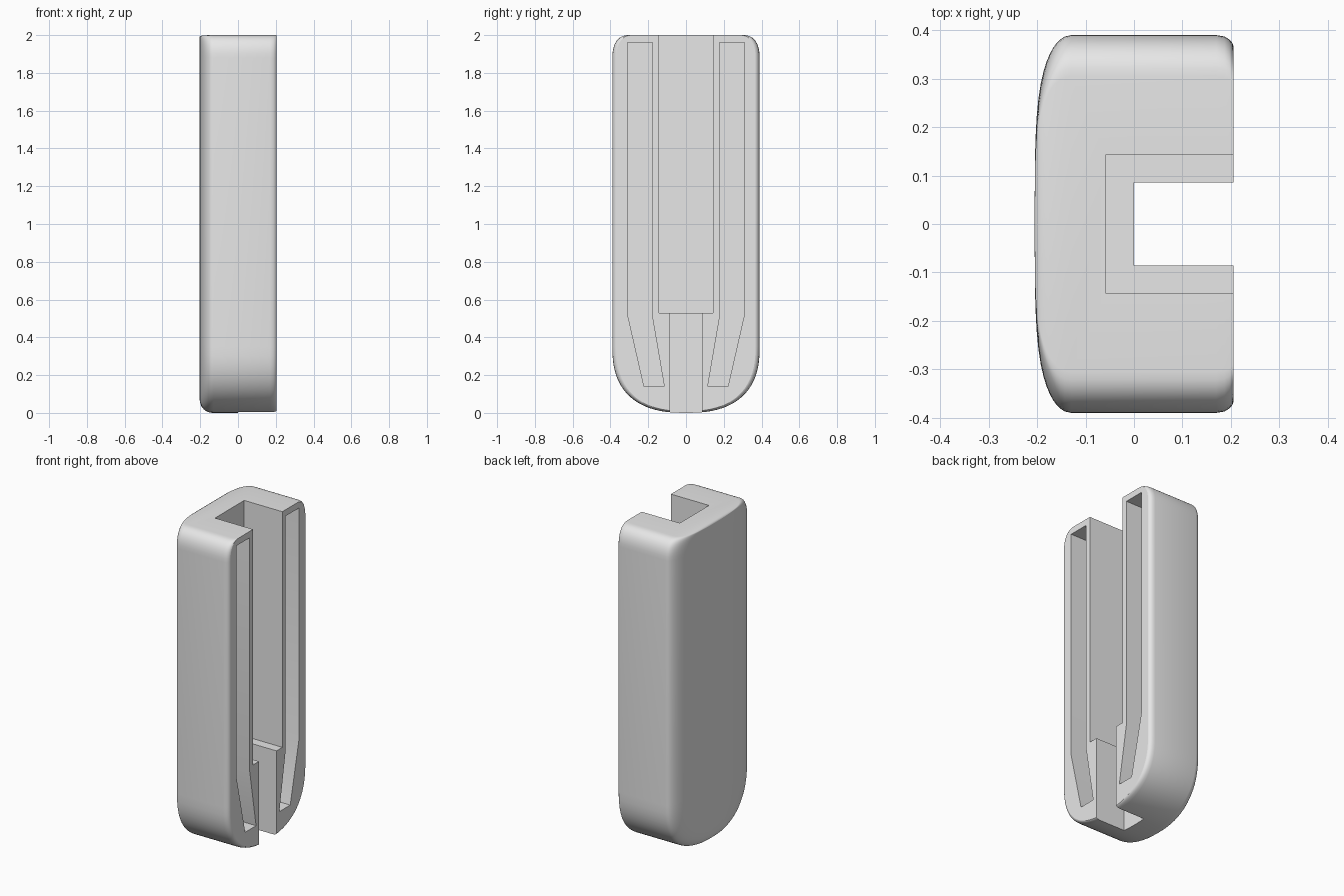
import bpy, bmesh, math

if "Cube" in bpy.data.objects:
    bpy.data.objects.remove(bpy.data.objects["Cube"], do_unlink=True)

W = 0.39  # half width of the body

grey = bpy.data.materials.new("plain grey")
grey.use_nodes = True
grey.diffuse_color = (0.8, 0.8, 0.8, 1)
grey.node_tree.nodes["Principled BSDF"].inputs["Base Color"].default_value = (0.8, 0.8, 0.8, 1)


def loft(name, rings):
    """Skin closed rings of points and cap both ends."""
    bm = bmesh.new()
    loops = [[bm.verts.new(p) for p in r] for r in rings]
    n = len(loops[0])
    for a, b in zip(loops, loops[1:]):
        for i in range(n):
            j = (i + 1) % n
            bm.faces.new((a[i], a[j], b[j], b[i]))
    bm.faces.new(loops[0])
    bm.faces.new(loops[-1])
    bmesh.ops.recalc_face_normals(bm, faces=bm.faces)
    mesh = bpy.data.meshes.new(name)
    bm.to_mesh(mesh)
    bm.free()
    mesh.materials.append(grey)
    ob = bpy.data.objects.new(name, mesh)
    bpy.context.collection.objects.link(ob)
    return ob


def quarter(ry, rz, e, steps):
    """Quarter superellipse from (0, -rz) to (ry, 0)."""
    angles = [math.pi / 2 * k / steps for k in range(steps + 1)]
    return [(ry * math.sin(t) ** (2 / e), -rz * max(0, math.cos(t)) ** (2 / e)) for t in angles]


# Side outline: broad rounded bottom, small rounded top corners
half = [(y, 0.35 + z) for y, z in quarter(W, 0.35, 2.5, 18)]
half += [(W - 0.085 + y, 1.88 - z) for y, z in reversed(quarter(0.085, 0.12, 2.3, 10))]
outline = half + [(-y, z) for y, z in reversed(half) if y > 1e-4]


def ring(x, w, low, high):
    return [(x, y * w / W, low + z * (2 - low - high) / 2) for y, z in outline]


# Body: crowned back, straight sides, slightly eased open face
rings = []
for w in (0.05, 0.11, 0.17, 0.22, 0.26, 0.29, 0.315, 0.335, 0.35, 0.363, 0.373, 0.381, 0.387, W):
    x = -0.13 - 0.075 * math.sqrt(1 - (w / W) ** 4)
    inset = 0.13 * (1 - w / W)
    rings.append(ring(x, w, inset, inset * 0.1))
for x, w in ((0.17, W), (0.187, 0.387), (0.197, 0.381), (0.203, 0.374), (0.205, 0.368)):
    rings.append(ring(x, w, (W - w) * 0.4, 0))
body = loft("channel_body", rings)


def cutter(name, points, depth_x):
    return loft(name, [[(x, y, z) for y, z in points] for x in (depth_x, 0.4)])


def box(y, z0, z1):
    return [(-y, z0), (y, z0), (y, z1), (-y, z1)]


# Wide main channel, narrow lower slot and the two bent side grooves
groove = [(0.177, 1.96), (0.309, 1.96), (0.309, 0.52), (0.222, 0.14), (0.115, 0.14), (0.177, 0.50)]
cutters = [
    cutter("main_channel_cutter", box(0.144, 0.53, 2.3), -0.058),
    cutter("lower_slot_cutter", box(0.086, -0.3, 1.0), 0.0),
    cutter("left_groove_cutter", groove, 0.0),
    cutter("right_groove_cutter", [(-y, z) for y, z in groove], 0.0),
]
bpy.context.view_layer.objects.active = body
for c in cutters:
    mod = body.modifiers.new(c.name, 'BOOLEAN')
    mod.operation = 'DIFFERENCE'
    mod.solver = 'EXACT'
    mod.object = c
    bpy.ops.object.modifier_apply(modifier=mod.name)
for c in cutters:
    bpy.data.objects.remove(c, do_unlink=True)

# Smooth shading on the rounded skin, flat on the open face and groove floors
bpy.ops.object.select_all(action='DESELECT')
body.select_set(True)
bpy.ops.object.shade_smooth_by_angle(angle=math.radians(35))
for p in body.data.polygons:
    if abs(p.normal.x) > 0.9995:
        p.use_smooth = False
